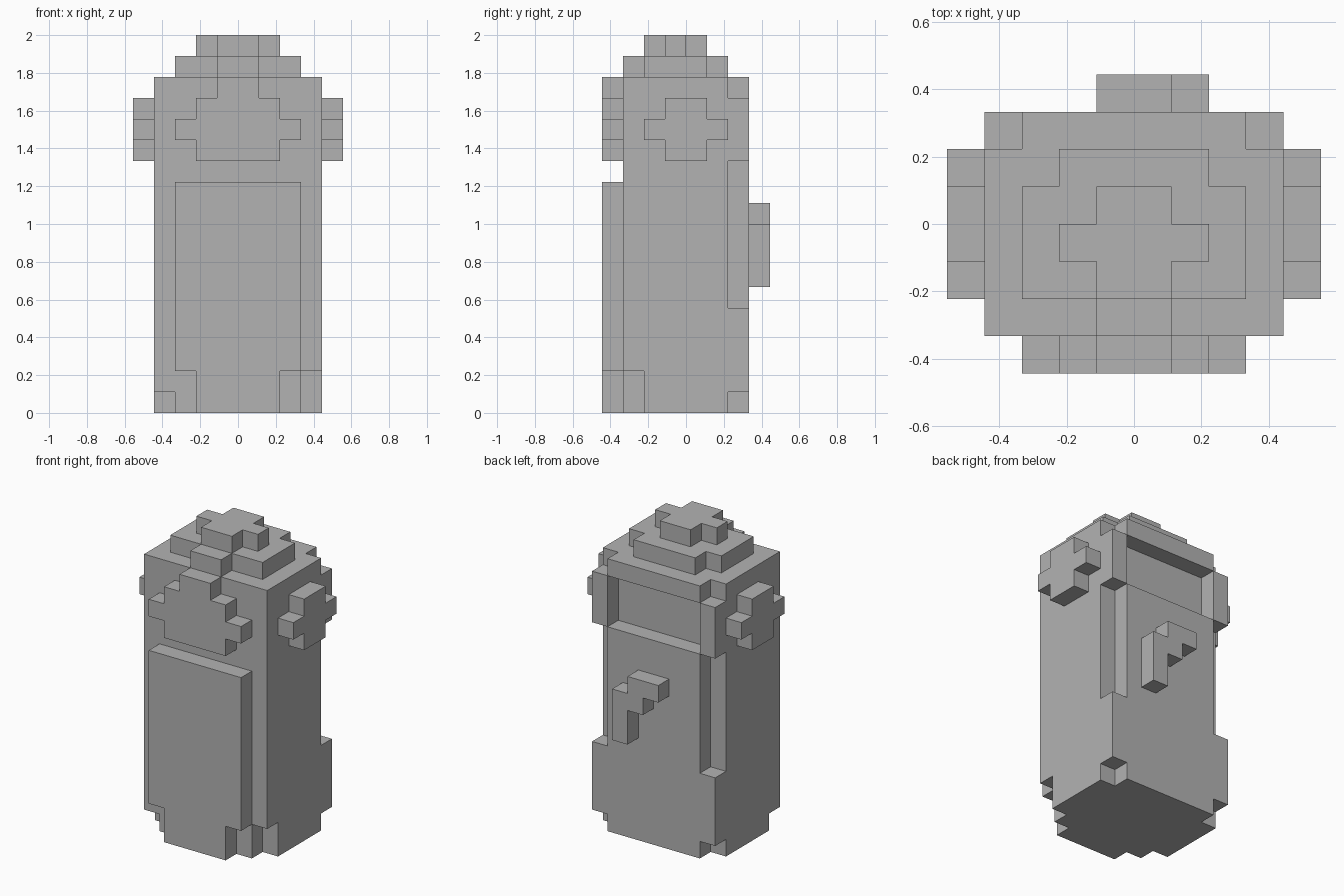
import bpy
import bmesh
from mathutils import Vector

if "Cube" in bpy.data.objects:
    bpy.data.objects.remove(bpy.data.objects["Cube"], do_unlink=True)

UNIT = 1 / 9  # edge of one block

grey = bpy.data.materials.new("plain_grey")
grey.use_nodes = True
colour = (0.45, 0.45, 0.45, 1)
grey.diffuse_color = colour
grey.node_tree.nodes["Principled BSDF"].inputs["Base Color"].default_value = colour


def box(x0, x1, y0, y1, z0, z1):
    """All blocks between the given grid planes."""
    return {(x, y, z) for x in range(x0, x1)
            for y in range(y0, y1) for z in range(z0, z1)}


def mirror(blocks):
    return {(-1 - x, y, z) for x, y, z in blocks}


def both(blocks):
    return blocks | mirror(blocks)


parts = {}

# Body with notched rear corners, rear window recess and chipped feet
body = box(-4, 4, -3, 3, 0, 16)
body -= both(box(3, 4, 2, 3, 5, 12))
body -= both(box(3, 4, 2, 3, 15, 16))
body -= both(box(3, 4, 2, 3, 0, 1))
body -= box(-3, 3, 2, 3, 12, 15)
body -= box(3, 4, -3, -2, 0, 2)
body -= box(-4, -3, -3, -2, 0, 1)
parts["body"] = body

# Raised front panel with cut lower corners
parts["front_panel"] = box(-3, 3, -4, -3, 0, 11) - both(box(2, 3, -4, -3, 0, 2))

# Stepped emblem above the panel
parts["front_emblem"] = (box(-2, 2, -4, -3, 12, 15) | box(-3, 3, -4, -3, 13, 14)
                         | box(-1, 1, -4, -3, 15, 16))

# Cross-shaped side knobs
knob = box(4, 5, -1, 1, 12, 15) | box(4, 5, -2, 2, 13, 14)
parts["left_knob"] = knob
parts["right_knob"] = mirror(knob)

# Stepped cap
parts["cap_base"] = (box(-3, 3, -2, 1, 16, 17) | box(-2, 2, 1, 2, 16, 17)
                     | box(-1, 1, -3, -2, 16, 17))
parts["cap_top"] = box(-1, 1, -2, 1, 17, 18) | box(-2, 2, -1, 0, 17, 18)

# Hooked bump on the back
parts["back_hook"] = (box(1, 2, 3, 4, 6, 9) | box(0, 1, 3, 4, 8, 10)
                      | box(-1, 0, 3, 4, 9, 10))

solid = set().union(*parts.values())
AXES = [Vector(a) for a in ((1, 0, 0), (0, 1, 0), (0, 0, 1))]


def build(name, blocks):
    """Make the outer skin of a part, leaving out faces that touch a block."""
    bm = bmesh.new()
    for block in sorted(blocks):
        centre = Vector(block) + Vector((0.5, 0.5, 0.5))
        for i, axis in enumerate(AXES):
            for n in (axis, -axis):
                if tuple(int(c + d) for c, d in zip(block, n)) in solid:
                    continue
                a = AXES[(i + 1) % 3]
                b = n.cross(a)
                corners = (a + b, b - a, -a - b, a - b)
                bm.faces.new([bm.verts.new((centre + (n + c) / 2) * UNIT)
                              for c in corners])
    bmesh.ops.remove_doubles(bm, verts=bm.verts, dist=UNIT / 100)
    mesh = bpy.data.meshes.new(name)
    bm.to_mesh(mesh)
    bm.free()
    mesh.materials.append(grey)
    bpy.context.collection.objects.link(bpy.data.objects.new(name, mesh))


for part_name, part_blocks in parts.items():
    build(part_name, part_blocks)
